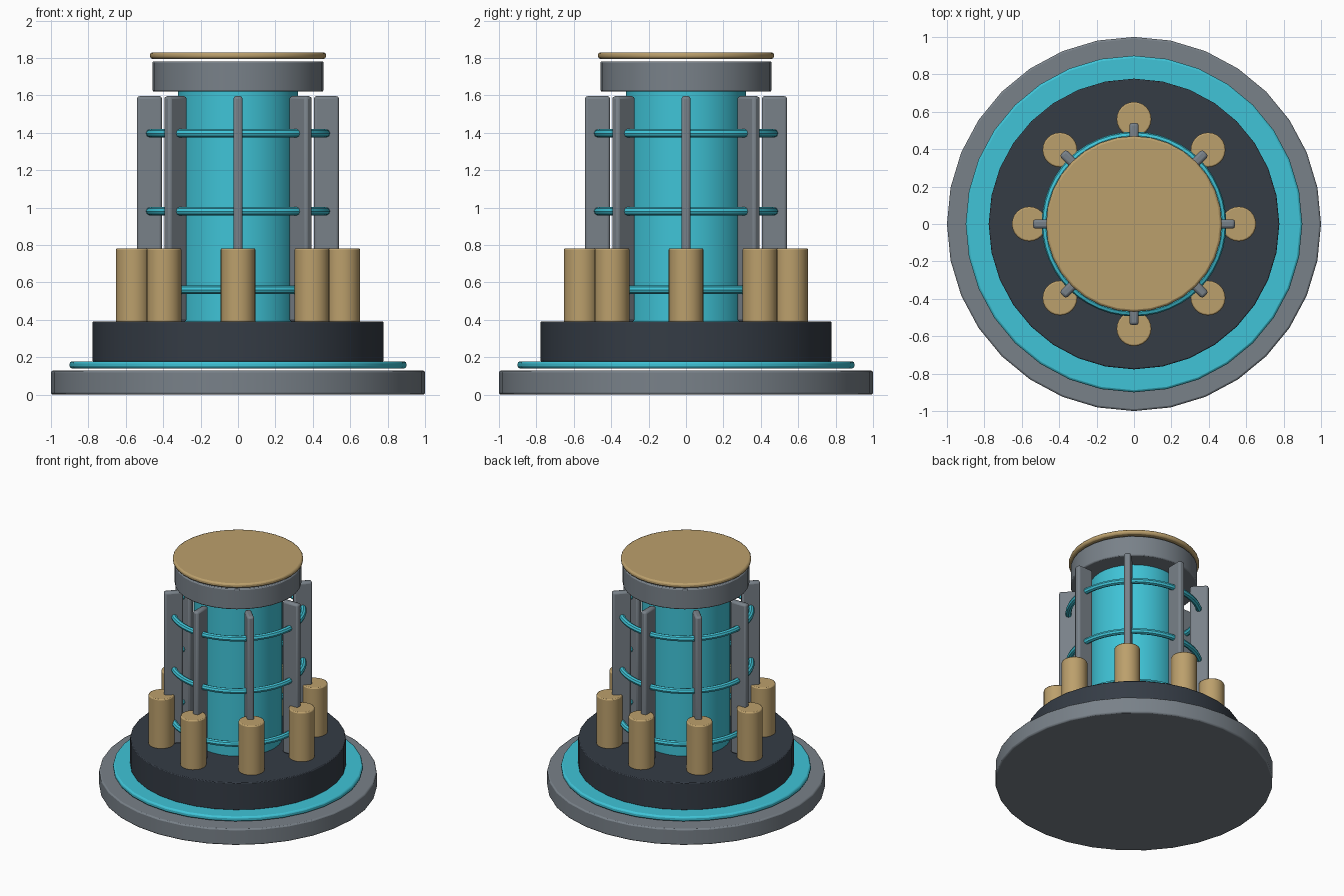
import bpy, math

if "Cube" in bpy.data.objects:
    bpy.data.objects.remove(bpy.data.objects["Cube"])

def material(name, rgb):
    m = bpy.data.materials.new(name)
    m.diffuse_color = (*rgb, 1)
    m.use_nodes = True
    m.node_tree.nodes["Principled BSDF"].inputs["Base Color"].default_value = m.diffuse_color
    return m

CYAN = material("cyan_glow", (0.05, 0.55, 0.68))
DARK = material("dark_metal", (0.035, 0.045, 0.06))
GOLD = material("brass", (0.50, 0.35, 0.15))
GREY = material("steel", (0.19, 0.22, 0.25))

def finish(name, mat, bevel=0.0):
    ob = bpy.context.object
    ob.name = name
    ob.data.materials.append(mat)
    if bevel:
        b = ob.modifiers.new("bevel", 'BEVEL')
        b.width, b.segments, b.limit_method = bevel, 2, 'ANGLE'
        b.angle_limit = math.radians(40)
    bpy.ops.object.shade_smooth_by_angle(angle=math.radians(35))
    return ob

def disc(name, r, z0, z1, mat, bevel=0.008, x=0, y=0, sides=32):
    bpy.ops.mesh.primitive_cylinder_add(vertices=sides, radius=r, depth=z1 - z0,
                                        location=(x, y, (z0 + z1) / 2))
    return finish(name, mat, bevel)

# Stacked base
disc("base_plate", 1.0, 0.0, 0.128, GREY, 0.01)
disc("glow_plate", 0.9, 0.14, 0.178, CYAN, 0.012)
disc("deck", 0.777, 0.175, 0.392, DARK, 0.006)

# Central column and cap
disc("core", 0.32, 0.38, 1.63, CYAN, 0)
disc("top_cap", 0.457, 1.62, 1.782, GREY, 0.008)
disc("lid", 0.47, 1.795, 1.83, GOLD, 0.012)

# Hoops around the column
for i, z in enumerate((0.56, 0.98, 1.397)):
    bpy.ops.mesh.primitive_torus_add(major_radius=0.472, minor_radius=0.022,
                                     major_segments=48, minor_segments=8,
                                     location=(0, 0, z))
    finish(f"hoop_{i + 1}", CYAN)

# Radial fins and posts
for i in range(8):
    a = i * math.pi / 4
    c, s = math.cos(a), math.sin(a)
    bpy.ops.mesh.primitive_cube_add(size=1, location=(0.473 * c, 0.473 * s, 0.992),
                                    rotation=(0, 0, a))
    bpy.context.object.scale = (0.135, 0.05, 1.208)
    bpy.ops.object.transform_apply(location=False, rotation=False, scale=True)
    finish(f"fin_{i + 1}", GREY, 0.015)
    disc(f"post_{i + 1}", 0.093, 0.385, 0.782, GOLD, 0.008, 0.56 * c, 0.56 * s, 24)
